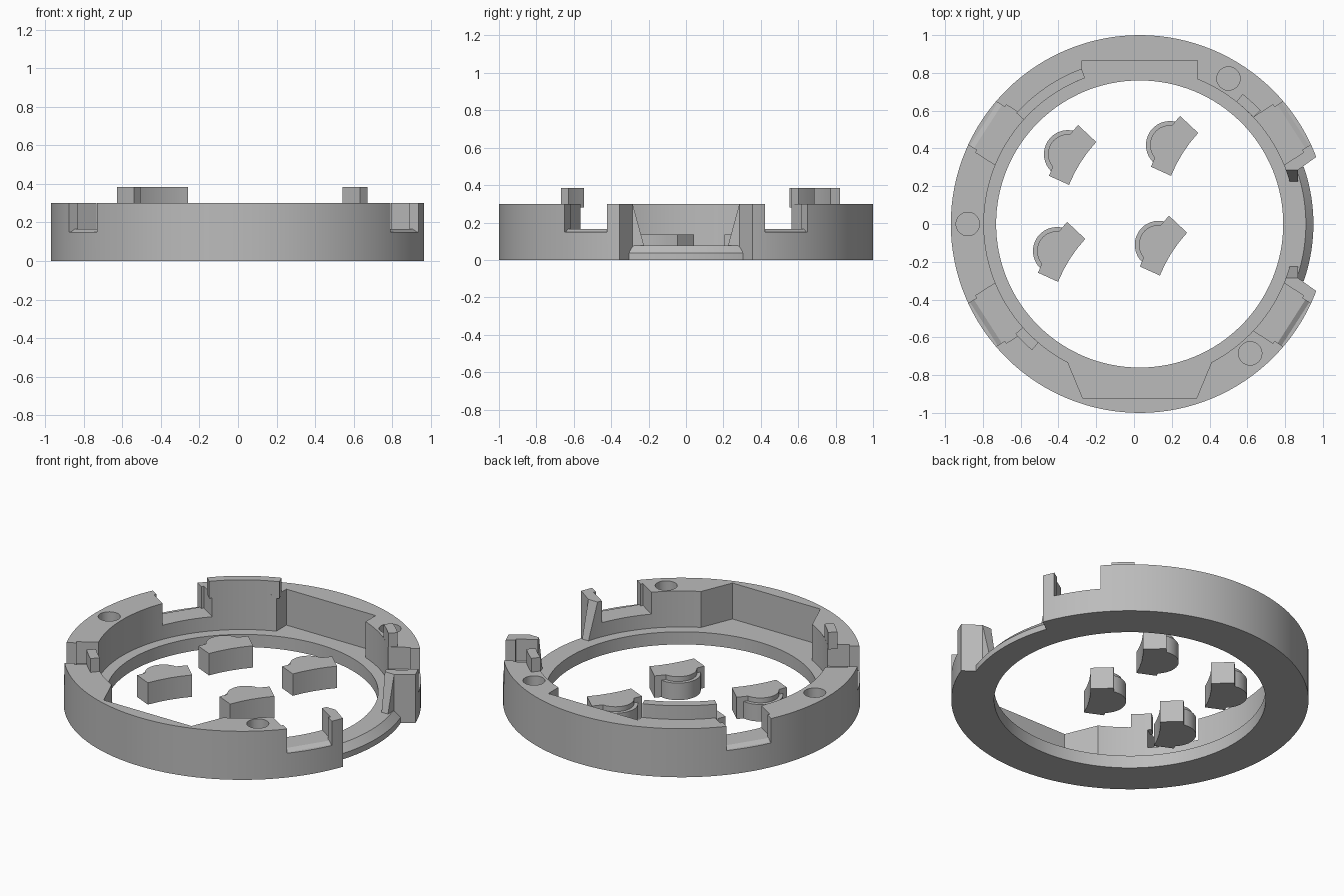
import bpy, bmesh, math
from mathutils import Matrix, Vector

if "Cube" in bpy.data.objects:
    bpy.data.objects.remove(bpy.data.objects["Cube"])

CX = 0.03          # ring axis offset
R_OUT, R_WALL, R_HOLE = 1.0, 0.825, 0.76
TOP, LEDGE = 0.30, 0.078

grey = bpy.data.materials.new("plain_grey")
grey.diffuse_color = (0.5, 0.5, 0.5, 1)
grey.use_nodes = True
grey.node_tree.nodes["Principled BSDF"].inputs["Base Color"].default_value = grey.diffuse_color


def finish(bm, name, shift=CX):
    bmesh.ops.recalc_face_normals(bm, faces=bm.faces)
    bm.transform(Matrix.Translation((shift, 0, 0)))
    me = bpy.data.meshes.new(name)
    bm.to_mesh(me)
    bm.free()
    me.materials.append(grey)
    ob = bpy.data.objects.new(name, me)
    bpy.context.collection.objects.link(ob)
    return ob


def loft(name, rings, closed=False, shift=CX):
    """Skin a list of cross-sections, capping the ends unless closed."""
    bm = bmesh.new()
    rows = [[bm.verts.new(p) for p in ring] for ring in rings]
    n = len(rows[0])
    pairs = list(zip(rows, rows[1:])) + ([(rows[-1], rows[0])] if closed else [])
    for a, b in pairs:
        for i in range(n):
            j = (i + 1) % n
            bm.faces.new((a[i], a[j], b[j], b[i]))
    if not closed:
        bm.faces.new(rows[0])
        bm.faces.new(rows[-1])
    return finish(bm, name, shift)


def sector(name, profile, a0=0, a1=360, n=128):
    """Revolve an (r, z) profile between two angles."""
    full = a1 - a0 == 360
    angles = [math.radians(a0 + (a1 - a0) * i / n) for i in range(n if full else n + 1)]
    rings = [[(r * math.cos(a), r * math.sin(a), z) for r, z in profile] for a in angles]
    return loft(name, rings, full)


def prism(name, outline, z0, z1, shift=CX):
    return loft(name, [[(x, y, z) for x, y in outline] for z in (z0, z1)], shift=shift)


def cut(target, cutter):
    mod = target.modifiers.new("cut", 'BOOLEAN')
    mod.operation = 'DIFFERENCE'
    mod.solver = 'EXACT'
    mod.object = cutter
    bpy.context.view_layer.objects.active = target
    bpy.ops.object.modifier_apply(modifier=mod.name)
    bpy.data.objects.remove(cutter)


def smooth(ob):
    bpy.ops.object.select_all(action='DESELECT')
    ob.select_set(True)
    bpy.context.view_layer.objects.active = ob
    bpy.ops.object.shade_smooth_by_angle(angle=math.radians(20))


# Ring with an inner ledge
ring = sector("ring_body", [(R_HOLE, 0), (R_OUT, 0), (R_OUT, TOP), (R_WALL, TOP),
                            (R_WALL, LEDGE), (R_HOLE, LEDGE)])

# Rear and front pockets in the wall
cut(ring, prism("rear_pocket", [(-.305, .6), (.305, .6), (.305, .865), (-.305, .865)], LEDGE, 0.5))
cut(ring, prism("front_pocket", [(-.435, -.6), (.435, -.6), (.30, -.925), (-.30, -.925)], LEDGE, 0.5))

# Four side notches: sloped outer sill, slightly wider inside
sill = [(.7, .165), (.955, .165), (.98, .15), (1.2, .15), (1.2, .5), (.7, .5)]
inner = [(.7, .165), (.935, .165), (.935, .5), (.7, .5)]
for ang in (32.7, 147.3, 212.7, 327.3):
    a = math.radians(ang)
    out, side = Vector((math.cos(a), math.sin(a), 0)), Vector((-math.sin(a), math.cos(a), 0))
    for prof, half in ((sill, .135), (inner, .15)):
        cut(ring, loft("notch", [[out * d + side * s + Vector((0, 0, z)) for d, z in prof]
                                 for s in (-half, half)]))

# Right-hand opening with tapered and flared sides
cut(ring, loft("opening", [[(.6, -w, z), (1.3, -w, z), (1.3, w, z), (.6, w, z)]
                           for z, w in ((LEDGE, .225), (.32, .291))]))
cut(ring, prism("opening_flare", [(.837, -.285), (.95, -.366), (1.3, -.366),
                                  (1.3, .366), (.95, .366), (.837, .285)], -.1, .5))

# Round holes in the rim
for x, y in ((.47, .77), (-.91, 0), (.585, -.685)):
    circle = [(x + .062 * math.cos(t * math.tau / 32), y + .062 * math.sin(t * math.tau / 32))
              for t in range(32)]
    cut(ring, prism("rim_hole", circle, .12, .5))
smooth(ring)

# Sloped lip across the opening
smooth(sector("opening_lip", [(R_HOLE, 0), (.92, 0), (.92, .036), (.88, LEDGE), (R_HOLE, LEDGE)],
              -19.3, 19.3, 14))

# Raised tabs on the inner rim
tab = [(R_WALL, .28), (.878, .28), (.878, .385), (R_WALL, .385)]
for name, a0, a1 in (("rear_left_tab", 110.5, 138), ("rear_right_tab", 43.2, 51.6),
                     ("front_left_tab", 221.5, 229.5)):
    smooth(sector(name, tab, a0, a1, 10))


def arc(r, a0, a1, n=16):
    return [(-.35 + r * math.cos(math.radians(a0 + (a1 - a0) * i / n)),
             .37 + r * math.sin(math.radians(a0 + (a1 - a0) * i / n))) for i in range(n + 1)]


# Four loose blocks: concave front, rounded back with a lower rim
block = [(-.45, .255), (-.344, .207), (-.316, .268), (-.283, .326), (-.244, .382),
         (-.20, .434), (-.296, .524)] + arc(.105, 84, 220)
rim = arc(.127, 72, 226) + [(-.36, .33), (-.32, .42)]
for i, (dx, dy) in enumerate(((0, 0), (.54, .048), (-.058, -.513), (.481, -.48)), 1):
    for name, outline, h in (("block", block, .135), ("block_rim", rim, .105)):
        smooth(prism(f"{name}_{i}", [(x + dx, y + dy) for x, y in outline], 0, h, shift=0))
